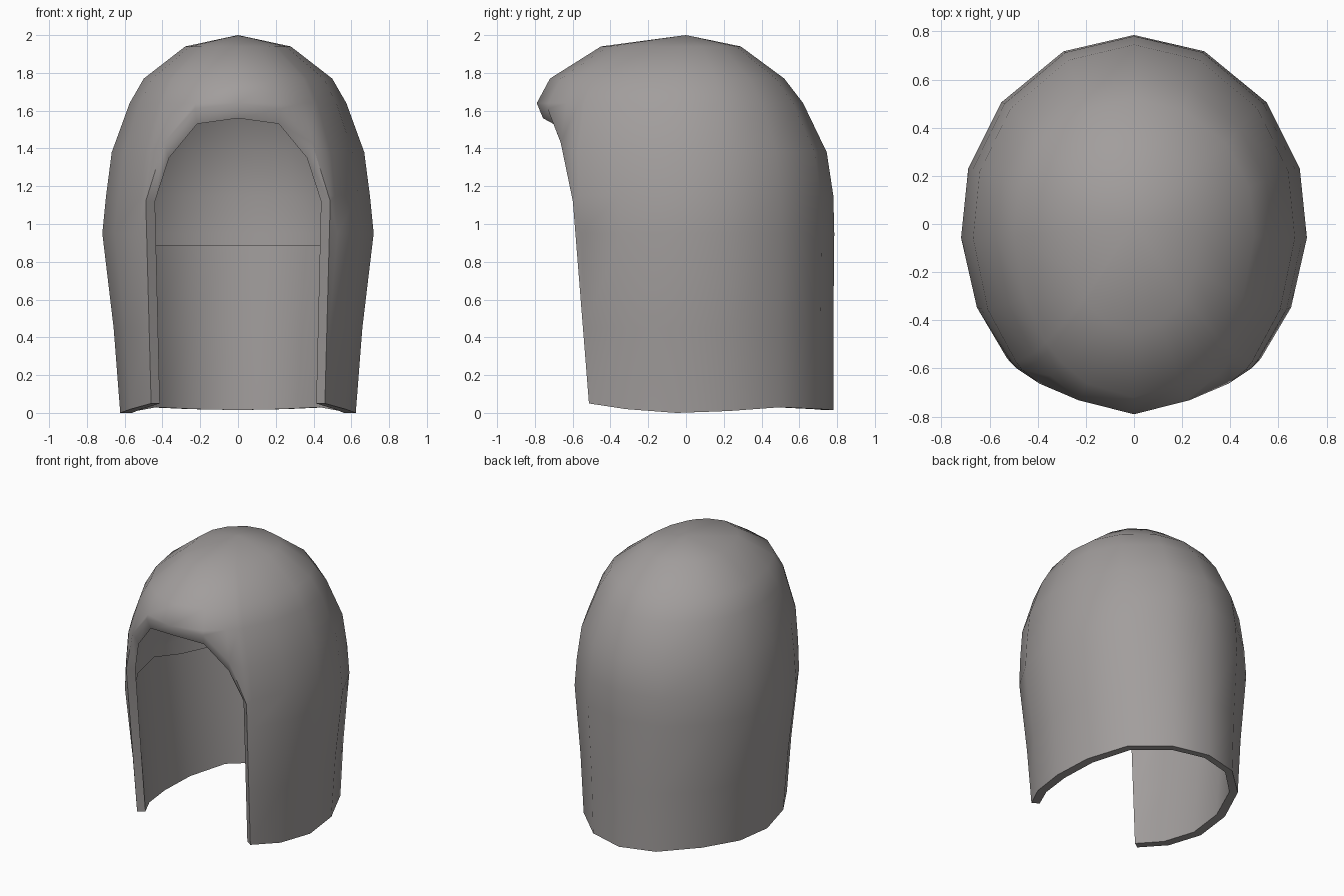
import bpy, bmesh
from math import sin, cos, radians

cube = bpy.data.objects.get("Cube")
if cube:
    bpy.data.objects.remove(cube, do_unlink=True)

# Vertical profile: height, half width, front depth, back depth
PROFILE = [
    (0.00, 0.625, 0.75, 0.78), (0.45, 0.66, 0.78, 0.78), (0.95, 0.72, 0.82, 0.785),
    (1.15, 0.70, 0.835, 0.78), (1.38, 0.67, 0.84, 0.745), (1.64, 0.575, 0.79, 0.62),
    (1.77, 0.50, 0.72, 0.52), (1.94, 0.28, 0.45, 0.29), (2.00, 0.0, 0.0, 0.0),
]
# Half of the columns: angle from the front, height of the lower rim
HALF = [(0, 1.64), (23, 1.61), (37, 1.43), (44, 1.12), (47, 0.05), (65, 0.02),
        (86, 0.0), (107, 0.01), (130, 0.03), (156, 0.02), (180, 0.015)]
COLUMNS = HALF + [(-a, z) for a, z in HALF[-2:0:-1]]


def shell_point(angle, z, sx=1.0, sy=1.0):
    """Point on the hood at an angle around it and a height."""
    for low, high in zip(PROFILE, PROFILE[1:]):
        if z <= high[0]:
            break
    t = (z - low[0]) / (high[0] - low[0])
    rx, front, back = (low[i] + (high[i] - low[i]) * t for i in (1, 2, 3))
    a = radians(angle)
    ry = front if cos(a) > 0 else back
    return (rx * sin(a) * sx, -ry * cos(a) * sy, z)


def outer_column(angle, rim):
    return [shell_point(angle, max(row[0], rim)) for row in PROFILE]


def lining_column(angle, rim):
    # The lining stops partway up and rises to meet the sides of the opening
    top = 1.18 if abs(angle) < 46 else 0.96 if abs(angle) < 90 else 0.89
    start = rim - 0.08 if rim > 1.3 else rim
    heights = [start, max(start, 0.45), max(start, top)]
    return [shell_point(angle, z, 0.9, 0.94) for z in heights]


bm = bmesh.new()


def add_strips(columns):
    """Skin a closed ring of vertex columns, outward facing."""
    for i, col in enumerate(columns):
        nxt = columns[(i + 1) % len(columns)]
        for j in range(len(col) - 1):
            bm.faces.new((col[j], nxt[j], nxt[j + 1], col[j + 1]))


# Outer shell, rolled rim and partial lining, as one continuous skin
rings = []
for angle, rim in COLUMNS:
    points = lining_column(angle, rim)[::-1] + outer_column(angle, rim)
    rings.append([bm.verts.new(p) for p in points])
add_strips(rings)
bmesh.ops.remove_doubles(bm, verts=bm.verts, dist=0.0005)
bmesh.ops.dissolve_degenerate(bm, edges=bm.edges, dist=0.0005)

mesh = bpy.data.meshes.new("hood_shell")
bm.to_mesh(mesh)
bm.free()
hood = bpy.data.objects.new("hood_shell", mesh)
bpy.context.collection.objects.link(hood)

# Plain warm grey
grey = bpy.data.materials.new("warm_grey")
grey.use_nodes = True
colour = (0.36, 0.34, 0.335, 1.0)
grey.diffuse_color = colour
grey.node_tree.nodes["Principled BSDF"].inputs["Base Color"].default_value = colour
mesh.materials.append(grey)

bpy.ops.object.select_all(action="DESELECT")
hood.select_set(True)
bpy.context.view_layer.objects.active = hood
bpy.ops.object.shade_smooth_by_angle(angle=radians(55))
